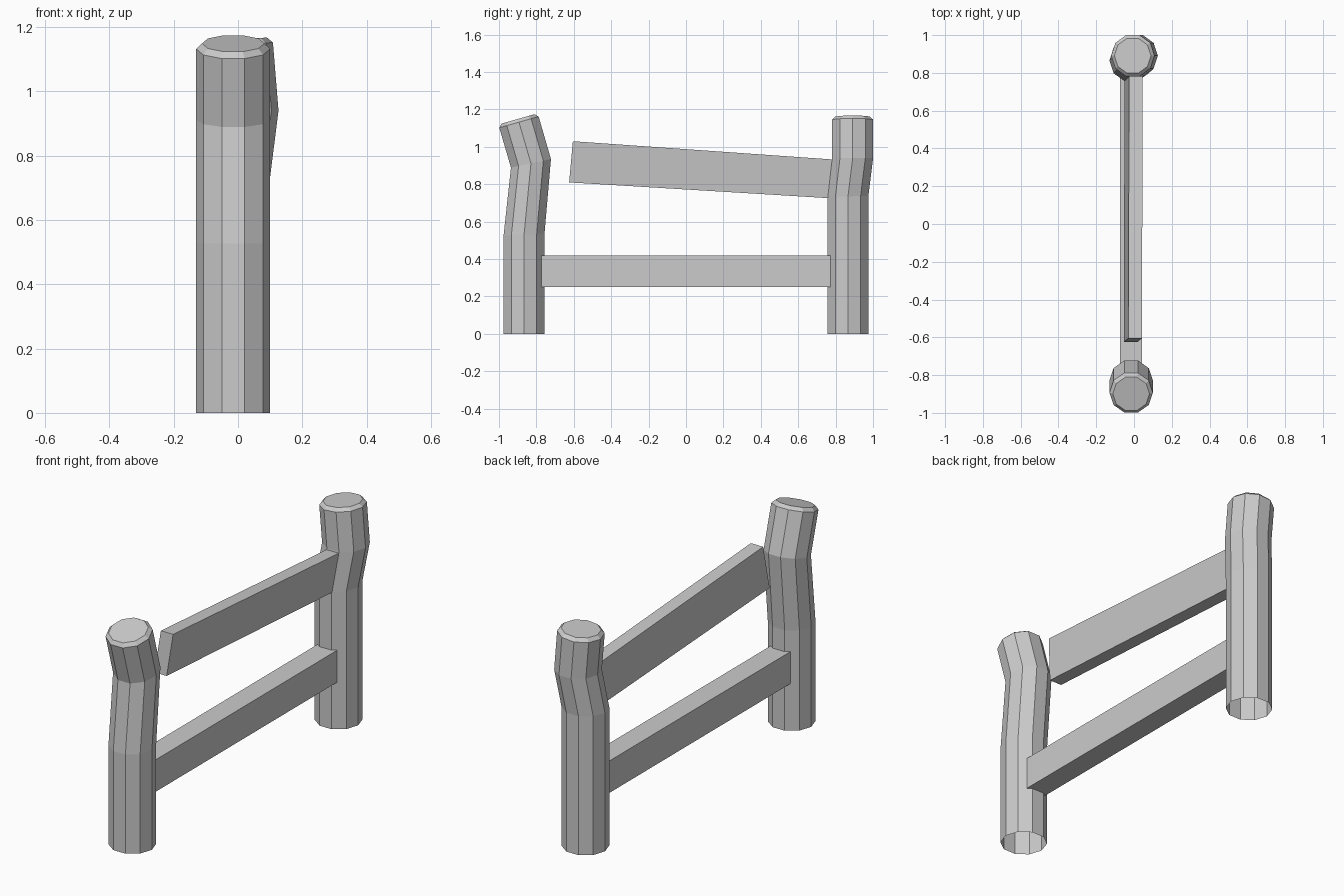
import bpy
import math
from mathutils import Vector, Matrix

if "Cube" in bpy.data.objects:
    bpy.data.objects.remove(bpy.data.objects["Cube"])

SIDES = 10
RADIUS = 0.115


def make_object(name, verts, faces):
    mesh = bpy.data.meshes.new(name)
    mesh.from_pydata([tuple(v) for v in verts], [], faces)
    mesh.update()
    obj = bpy.data.objects.new(name, mesh)
    bpy.context.collection.objects.link(obj)
    return obj


def post(name, rings):
    """Loft ten-sided rings: (centre, radius, tilt about x, tilt about y)."""
    verts, faces = [], []
    for centre, r, tx, ty in rings:
        rot = Matrix.Rotation(math.radians(tx), 3, 'X') @ Matrix.Rotation(math.radians(ty), 3, 'Y')
        for i in range(SIDES):
            a = math.tau * i / SIDES
            verts.append(Vector(centre) + rot @ Vector((r * math.cos(a), r * math.sin(a), 0)))
    for k in range(len(rings) - 1):
        for i in range(SIDES):
            j = (i + 1) % SIDES
            b = k * SIDES
            faces.append((b + i, b + j, b + SIDES + j, b + SIDES + i))
    # capped top, open underside
    last = (len(rings) - 1) * SIDES
    faces.append(tuple(range(last, last + SIDES)))
    return make_object(name, verts, faces)


def rail(name, front, back):
    """Box between two end sections, each given as bottom and top (x, y, z, half width)."""
    verts = []
    for section in (front, back):
        (bx, by, bz, bw), (tx, ty, tz, tw) = section
        verts += [(bx - bw, by, bz), (bx + bw, by, bz), (tx + tw, ty, tz), (tx - tw, ty, tz)]
    faces = [(0, 1, 2, 3), (7, 6, 5, 4)]
    faces += [(i, i + 4, (i + 1) % 4 + 4, (i + 1) % 4) for i in range(4)]
    return make_object(name, verts, faces)


# Front post, leaning in and then bent outwards
post("front_post", [
    ((-0.015, -0.866, 0.0), RADIUS, 0, 0),
    ((-0.015, -0.866, 0.53), RADIUS, 2, 0),
    ((-0.015, -0.829, 0.912), RADIUS, 12, 0),
    ((-0.015, -0.893, 1.132), RADIUS, 16, 0),
    ((-0.015, -0.899, 1.149), 0.097, 16, 0),
])

# Back post, with a slight sideways kink
post("back_post", [
    ((-0.015, 0.866, 0.0), RADIUS, 0, 0),
    ((-0.015, 0.866, 0.735), RADIUS, 2, 0),
    ((0.011, 0.891, 0.94), RADIUS, 0, 0),
    ((-0.006, 0.891, 1.143), RADIUS, 0, -4.5),
    ((-0.007, 0.891, 1.160), 0.097, 0, -4.5),
])

# Level lower rail
rail("lower_rail",
     ((-0.015, -0.772, 0.25, 0.058), (-0.015, -0.772, 0.42, 0.058)),
     ((-0.015, 0.772, 0.25, 0.058), (-0.015, 0.772, 0.42, 0.058)))

# Loose upper rail, sloping up and twisted slightly off the front post
rail("upper_rail",
     ((-0.018, -0.625, 0.81, 0.036), (0.006, -0.605, 1.03, 0.036)),
     ((-0.014, 0.775, 0.725, 0.036), (0.010, 0.792, 0.932, 0.036)))
